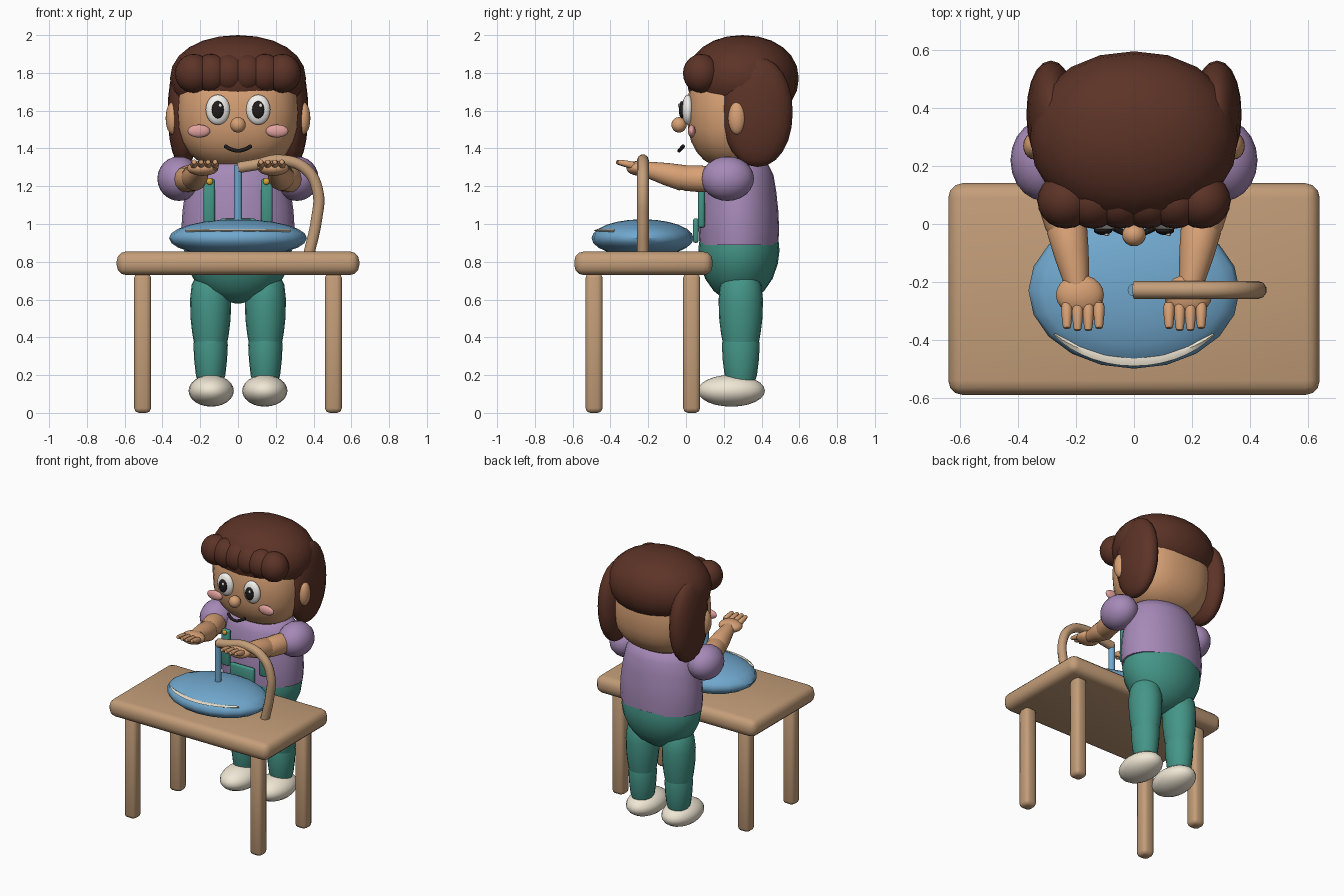
import bpy, bmesh, math
from mathutils import Vector, Matrix

if "Cube" in bpy.data.objects:
    bpy.data.objects.remove(bpy.data.objects["Cube"])


def material(name, hexcode):
    m = bpy.data.materials.new(name)
    rgb = [(int(hexcode[i:i + 2], 16) / 255) ** 2.2 for i in (0, 2, 4)]
    m.diffuse_color = (*rgb, 1)
    m.use_nodes = True
    m.node_tree.nodes["Principled BSDF"].inputs["Base Color"].default_value = m.diffuse_color
    return m


skin = material("skin", "D69F74")
wood = material("wood", "C29C78")
brown = material("hair_brown", "5C362B")
purple = material("purple", "A488B6")
teal = material("teal", "469486")
blue = material("blue", "70A6CC")
cream = material("cream", "EFE6D3")
white = material("white", "F4F2EE")
black = material("black", "262222")
pink = material("pink", "E0A09C")
gold = material("gold", "D9A83C")


def finish(name, bm, mat, angle=50):
    bmesh.ops.recalc_face_normals(bm, faces=bm.faces)
    me = bpy.data.meshes.new(name)
    bm.to_mesh(me)
    bm.free()
    me.materials.append(mat)
    ob = bpy.data.objects.new(name, me)
    bpy.context.collection.objects.link(ob)
    bpy.ops.object.select_all(action='DESELECT')
    ob.select_set(True)
    bpy.context.view_layer.objects.active = ob
    bpy.ops.object.shade_smooth_by_angle(angle=math.radians(angle))
    return ob


def ball(name, loc, size, mat, power=1.0, seg=20):
    """Ellipsoid; power < 1 squares it off."""
    bm = bmesh.new()
    bmesh.ops.create_uvsphere(bm, u_segments=seg, v_segments=seg * 3 // 5, radius=1)
    for v in bm.verts:
        v.co = Vector([math.copysign(abs(c) ** power, c) * s + l
                       for c, s, l in zip(v.co, size, loc)])
    return finish(name, bm, mat)


def lathe(name, profile, mat, sx=1, sy=1, matrix=Matrix(), seg=20):
    """Revolve (radius, height) points, capped at both ends."""
    bm = bmesh.new()
    rings = [[bm.verts.new(matrix @ Vector((sx * r * math.cos(2 * math.pi * i / seg),
                                            sy * r * math.sin(2 * math.pi * i / seg), z)))
              for i in range(seg)] for r, z in profile]
    for a, b in zip(rings, rings[1:]):
        for i in range(seg):
            j = (i + 1) % seg
            bm.faces.new((a[i], a[j], b[j], b[i]))
    bm.faces.new(rings[0])
    bm.faces.new(rings[-1])
    return finish(name, bm, mat)


def limb(name, p, q, r1, r2, mat, seg=14):
    """Tapered rounded limb between two points."""
    p, q = Vector(p), Vector(q)
    d = q - p
    L = d.length
    m = Matrix.Translation(p) @ d.to_track_quat('Z', 'Y').to_matrix().to_4x4()
    prof = [(r1 * .3, -r1 * .5), (r1 * .8, -r1 * .3), (r1, L * .1), ((r1 + r2) * .52, L * .5),
            (r2, L * .9), (r2 * .8, L + r2 * .3), (r2 * .3, L + r2 * .5)]
    return lathe(name, prof, mat, matrix=m, seg=seg)


def box(name, loc, size, mat, bevel, segs=3):
    bm = bmesh.new()
    bmesh.ops.create_cube(bm, size=1)
    for v in bm.verts:
        v.co = Vector([c * s + l for c, s, l in zip(v.co, size, loc)])
    bmesh.ops.bevel(bm, geom=bm.edges[:], offset=bevel, segments=segs, profile=.5, affect='EDGES')
    return finish(name, bm, mat)


def tube(name, pts, r, mat):
    """Smooth tube through the points."""
    cu = bpy.data.curves.new(name, 'CURVE')
    cu.dimensions = '3D'
    cu.bevel_depth, cu.bevel_resolution, cu.use_fill_caps = r, 3, True
    cu.resolution_u = 6
    sp = cu.splines.new('BEZIER')
    sp.bezier_points.add(len(pts) - 1)
    for b, p in zip(sp.bezier_points, pts):
        b.co = p
        b.handle_left_type = b.handle_right_type = 'AUTO'
    cu.materials.append(mat)
    ob = bpy.data.objects.new(name, cu)
    bpy.context.collection.objects.link(ob)
    return ob


# table
box("table_top", (0, -.225, .792), (1.284, .732, .125), wood, .05)
for x in (-.505, .505):
    for y in (-.487, .03):
        box("table_leg", (x, y, .37), (.09, .09, .74), wood, .025, 2)

# basin, its pale rim highlight, water stream and spout
ball("basin", (0, -.23, .925), (.365, .27, .1), blue)
bm = bmesh.new()
rows = []
for i in range(15):
    a = math.radians(-140 + 100 * i / 14)
    w = .004 + .022 * math.sin(math.pi * i / 14)
    ring = [(-w, 0), (0, .008), (w, 0), (0, -.008)]
    rows.append([bm.verts.new(((.36 + k) * math.cos(a), -.23 + (.235 + k) * math.sin(a), .966 + h))
                 for k, h in ring])
for a, b in zip(rows, rows[1:]):
    for i in range(4):
        bm.faces.new((a[i], a[(i + 1) % 4], b[(i + 1) % 4], b[i]))
bm.faces.new(rows[0])
bm.faces.new(rows[-1])
finish("rim_highlight", bm, cream)
lathe("water_stream", [(.022, .95), (.022, 1.31)], blue,
      matrix=Matrix.Translation((0, -.228, 0)), seg=12)
tube("spout", [(.375, -.228, .84), (.415, -.228, 1.02), (.423, -.228, 1.17), (.36, -.228, 1.29),
               (.22, -.228, 1.338), (.1, -.228, 1.315), (0, -.228, 1.298)], .031, wood)

# torso and hips
body = Matrix.Translation((0, .28, 0))
lathe("shirt", [(.98, .89), (1, .97), (.98, 1.07), (.93, 1.17), (.86, 1.26), (.72, 1.32), (.4, 1.35)],
      purple, .3, .213, body, 24)
lathe("hips", [(.06, .58), (.35, .6), (.62, .645), (.83, .71), (.96, .79), (1, .86), (.98, .905)],
      teal, .285, .215, body, 24)
box("bib_pocket", (0, .052, .965), (.19, .03, .13), teal, .012, 2)

# head and face
ball("head", (0, .277, 1.59), (.325, .272, .305), skin, .82, 24)
ball("nose", (0, -.037, 1.525), (.041, .04, .041), skin)
tube("mouth", [(-.07, -.014, 1.413), (-.035, -.03, 1.395), (0, -.036, 1.388),
               (.035, -.03, 1.395), (.07, -.014, 1.413)], .01, black)

# hair cap and fringe
ball("hair_cap", (0, .3, 1.77), (.36, .297, .23), brown, .95)
for i in range(6):
    ball("fringe_curl", (-.235 + .094 * i, .08, 1.797), (.099, .096, .103), brown)

for s in (-1, 1):
    ball("side_hair", (s * .287, .378, 1.592), (.085, .187, .29), brown, .95)
    ball("ear", (s * .345, .27, 1.56), (.038, .047, .087), skin)
    ball("eye", (s * .107, .01, 1.605), (.064, .032, .08), white)
    ball("pupil", (s * .107, -.022, 1.605), (.032, .016, .046), black)
    ball("eye_glint", (s * .107 + .013, -.037, 1.628), (.009, .005, .011), white, seg=10)
    ball("cheek", (s * .207, .03, 1.492), (.06, .02, .034), pink)

    # straps and buttons
    box("strap", (s * .152, .082, 1.11), (.06, .036, .26), teal, .012, 2)
    ball("button", (s * .15, .058, 1.225), (.018, .012, .018), gold, seg=12)

    # arms and hands
    ball("sleeve", (s * .312, .22, 1.24), (.115, .14, .118), purple)
    limb("upper_arm", (s * .285, .17, 1.235), (s * .235, -.02, 1.243), .07, .068, skin)
    limb("forearm", (s * .235, 0, 1.24), (s * .197, -.21, 1.29), .07, .046, skin)
    ball("palm", (s * .187, -.245, 1.295), (.083, .07, .04), skin)
    for k in range(4):
        x = .232 - .037 * k
        limb("finger", (s * x, -.28, 1.31), (s * x, -.355 - .007 * (k in (1, 2)), 1.328),
             .02, .015, skin, 10)
    limb("thumb", (s * .14, -.25, 1.295), (s * .115, -.3, 1.305), .021, .016, skin, 10)

    # legs and shoes
    leg = Matrix.Translation((s * .145, .29, 0))
    lathe("thigh", [(.088, .37), (.097, .42), (.106, .5), (.109, .6), (.1, .68), (.07, .74), (.03, .76)],
          teal, 1, 1.08, leg)
    lathe("shin", [(.06, .14), (.078, .2), (.087, .28), (.091, .36), (.085, .4), (.05, .42)],
          teal, 1, 1.1, leg)
    ball("shoe", (s * .142, .24, .117), (.12, .178, .084), cream)
